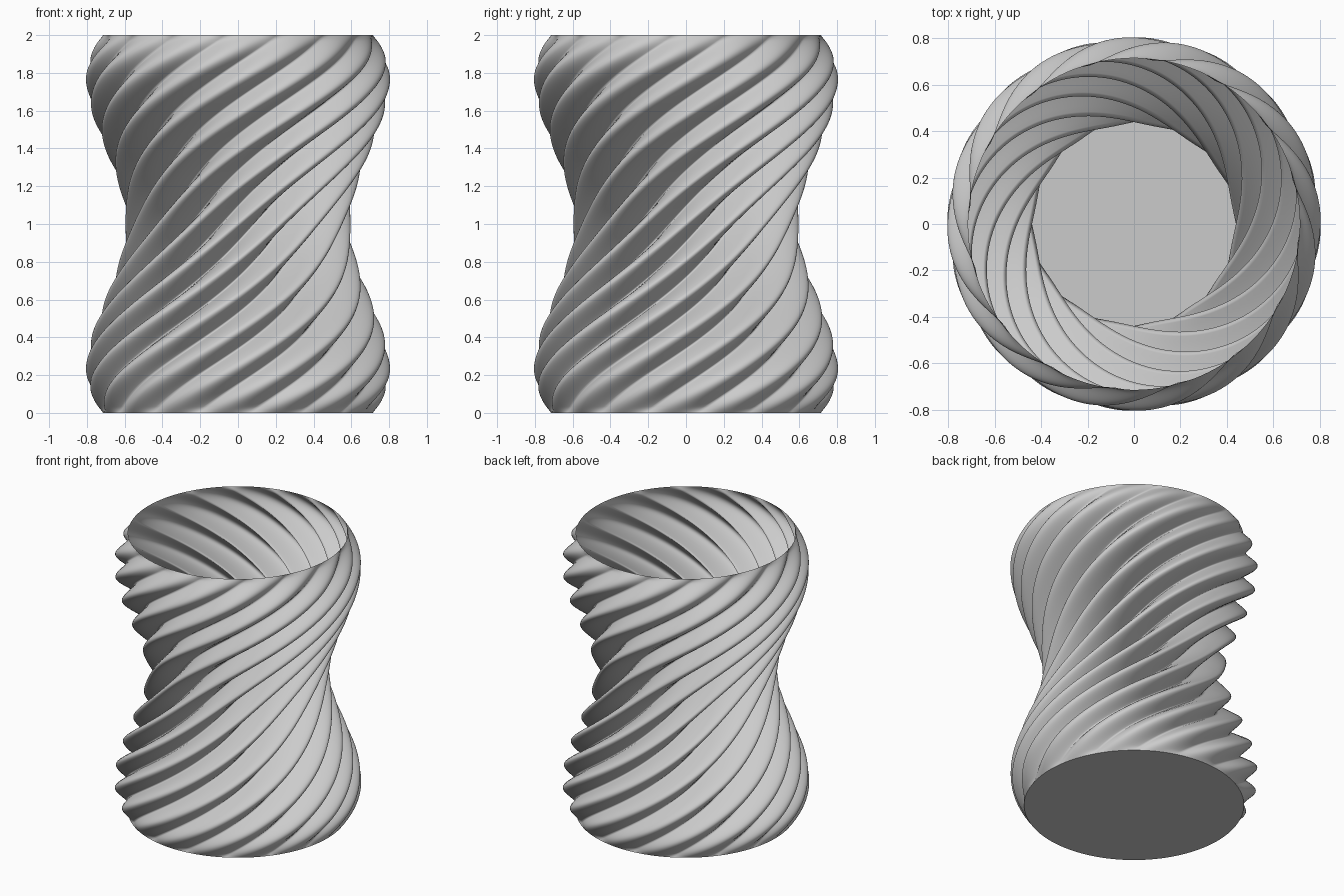
import bpy, bmesh, math

cube = bpy.data.objects.get("Cube")
if cube:
    bpy.data.objects.remove(cube, do_unlink=True)

RIDGES = 16
SEGMENTS = RIDGES * 20
RINGS = 120
HEIGHT = 2.0
TWIST = math.radians(238)
RIDGE_DEPTH = 0.165
ROUNDNESS = 0.6


def crest_radius(z):
    """Outer outline: narrow waist, swelling shoulders, drawn-in ends."""
    u = abs(z - 1)
    t = min(u / 0.78, 1)
    radius = 0.595 + 0.21 * t * t * (3 - 2 * t)
    if u > 0.78:
        radius -= 0.09 * ((u - 0.78) / 0.22) ** 2
    return radius


def wall_point(angle, z):
    """Broad round twisted ridges with narrow grooves, fading into circles at both ends."""
    depth = RIDGE_DEPTH * max(math.sin(math.pi * z / HEIGHT), 0) ** 0.6
    swell = (1 + math.cos(RIDGES * (angle - TWIST * (z / HEIGHT - 0.5)))) / 2
    radius = crest_radius(z) - depth * (1 - max(swell, 0) ** ROUNDNESS)
    return radius * math.cos(angle), radius * math.sin(angle), z


# Grey material
grey = bpy.data.materials.new("light grey")
grey.use_nodes = True
colour = (0.6, 0.6, 0.6, 1)
grey.diffuse_color = colour
grey.node_tree.nodes["Principled BSDF"].inputs["Base Color"].default_value = colour

# Open fluted wall, with ring columns following the twist
bm = bmesh.new()
rings = []
for i in range(RINGS + 1):
    z = HEIGHT * i / RINGS
    turn = TWIST * (z / HEIGHT - 0.5)
    rings.append([bm.verts.new(wall_point(math.tau * j / SEGMENTS + turn, z))
                  for j in range(SEGMENTS)])
for low, high in zip(rings, rings[1:]):
    for j in range(SEGMENTS):
        k = (j + 1) % SEGMENTS
        bm.faces.new((low[j], low[k], high[k], high[j])).smooth = True

# Flat floor closing the bottom ring
floor = bm.faces.new(list(reversed(rings[0])))
floor.smooth = False
for edge in floor.edges:
    edge.smooth = False

mesh = bpy.data.meshes.new("fluted_vase")
bm.to_mesh(mesh)
bm.free()
mesh.materials.append(grey)
vase = bpy.data.objects.new("fluted_vase", mesh)
bpy.context.collection.objects.link(vase)
